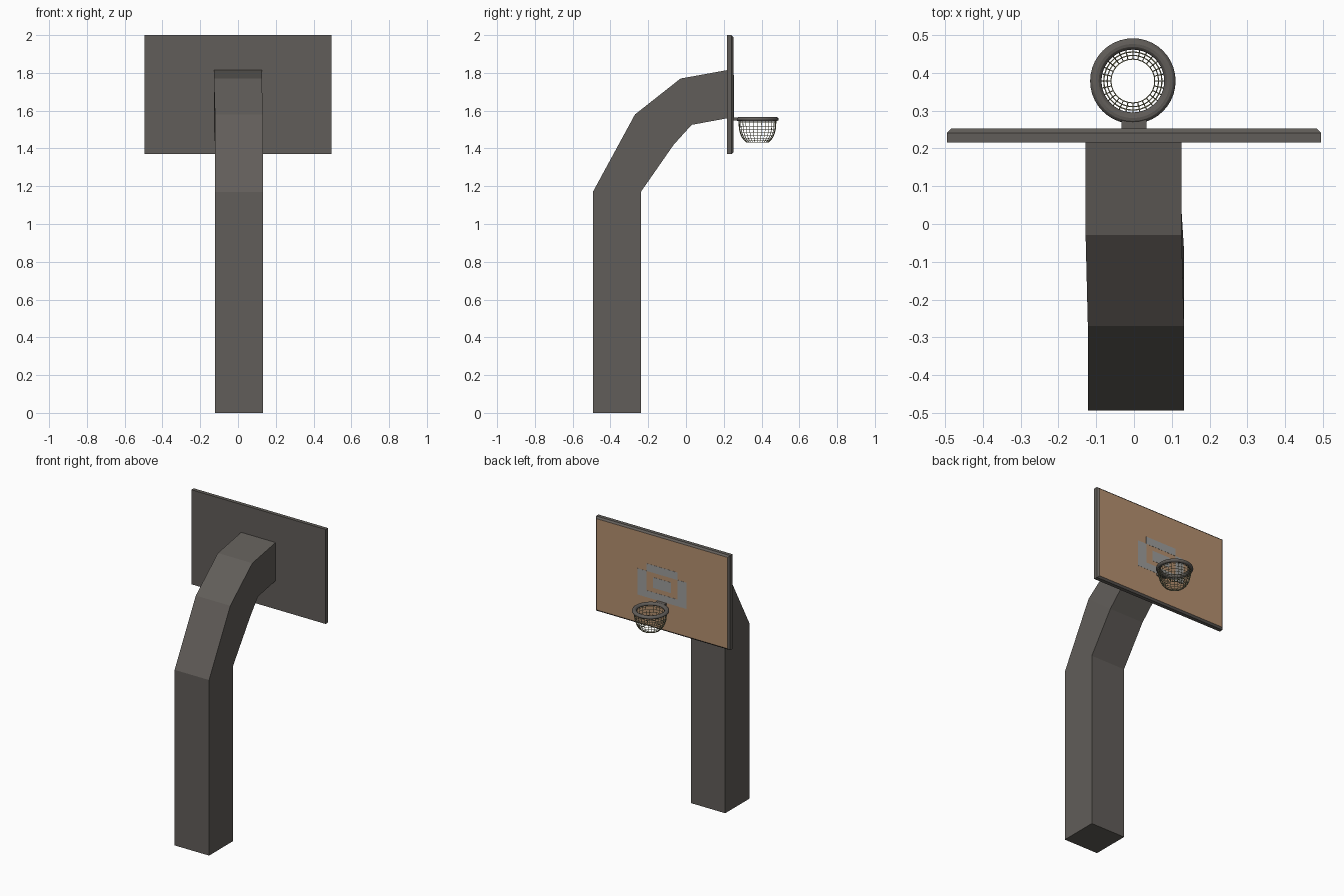
import bpy, bmesh
from math import cos, sin, tau

if "Cube" in bpy.data.objects:
    bpy.data.objects.remove(bpy.data.objects["Cube"])


def material(name, rgb):
    m = bpy.data.materials.new(name)
    m.diffuse_color = (*rgb, 1)
    m.use_nodes = True
    m.node_tree.nodes["Principled BSDF"].inputs["Base Color"].default_value = m.diffuse_color
    return m


DARK = material("dark_metal", (0.12, 0.11, 0.10))
TAN = material("tan_panel", (0.46, 0.28, 0.16))
MARK = material("pale_marking", (0.34, 0.34, 0.33))
NET = material("net_cord", (0.30, 0.29, 0.17))


def finish(name, bm, *mats):
    bmesh.ops.recalc_face_normals(bm, faces=bm.faces)
    me = bpy.data.meshes.new(name)
    bm.to_mesh(me)
    bm.free()
    for m in mats:
        me.materials.append(m)
    ob = bpy.data.objects.new(name, me)
    bpy.context.collection.objects.link(ob)
    return ob


def loft(bm, rings, caps=True):
    """Bridge equal-sized closed rings of points; returns the two caps."""
    vs = [[bm.verts.new(p) for p in r] for r in rings]
    n = len(vs[0])
    for a, b in zip(vs, vs[1:]):
        for i in range(n):
            j = (i + 1) % n
            bm.faces.new((a[i], a[j], b[j], b[i]))
    if caps:
        return bm.faces.new(vs[0]), bm.faces.new(vs[-1])


def add_box(bm, x0, x1, y0, y1, z0, z1):
    loft(bm, [[(x0, y, z0), (x1, y, z0), (x1, y, z1), (x0, y, z1)] for y in (y0, y1)])


# Curved square post: outer (y, z), inner (y, z), sideways centre of each section
sections = [
    ((-0.493, 0.0), (-0.239, 0.0), 0.005),
    ((-0.493, 1.17), (-0.239, 1.17), 0.005),
    ((-0.27, 1.58), (-0.065, 1.42), 0.005),
    ((-0.029, 1.77), (0.03, 1.525), -0.001),
    ((0.22, 1.815), (0.22, 1.56), -0.001),
]
bm = bmesh.new()
loft(bm, [[(c - 0.127, *o), (c + 0.127, *o), (c + 0.127, *i), (c - 0.127, *i)]
          for o, i, c in sections])
finish("post", bm, DARK)

# Backboard with chamfered playing side and tan face
FACE_Y = 0.252
bm = bmesh.new()
rings = []
for y, d in ((0.216, 0), (0.241, 0), (FACE_Y, 0.011)):
    x, z0, z1 = 0.495 - d, 1.37 + d, 2.0 - d
    rings.append([(-x, y, z0), (x, y, z0), (x, y, z1), (-x, y, z1)])
back, front = loft(bm, rings)
front.material_index = 1
finish("backboard", bm, DARK, TAN)

# Target marking: side bars, top bar, bottom bar, centre square
bm = bmesh.new()
for x0, x1, z0, z1 in ((-0.18, -0.115, 1.565, 1.74), (0.115, 0.18, 1.565, 1.74),
                       (-0.115, 0.115, 1.74, 1.79), (-0.115, 0.115, 1.565, 1.61),
                       (-0.066, 0.066, 1.64, 1.71)):
    add_box(bm, x0, x1, FACE_Y - 0.002, FACE_Y + 0.001, z0, z1)
finish("target_marking", bm, MARK)

# Hoop bracket
bm = bmesh.new()
add_box(bm, -0.033, 0.033, FACE_Y - 0.004, 0.285, 1.548, 1.563)
finish("hoop_bracket", bm, DARK)

# Hoop
CX, CY = -0.003, 0.378
bpy.ops.mesh.primitive_torus_add(location=(CX, CY, 1.555), major_segments=40,
                                 minor_segments=12, major_radius=0.098,
                                 minor_radius=0.015)
hoop = bpy.context.object
hoop.name = "hoop"
hoop.scale.z = 0.75
hoop.data.materials.append(DARK)
bpy.ops.object.shade_smooth_by_angle()

# Bowl-shaped net of thin cords
profile = [(0.099, 1.552), (0.098, 1.535), (0.097, 1.518), (0.095, 1.50), (0.091, 1.483),
           (0.085, 1.467), (0.077, 1.453), (0.068, 1.442), (0.058, 1.433)]
COLS = 28
bm = bmesh.new()
loft(bm, [[(CX + r * cos(tau * k / COLS), CY + r * sin(tau * k / COLS), z)
           for k in range(COLS)] for r, z in profile], caps=False)
net = finish("net", bm, NET)
wire = net.modifiers.new("cords", 'WIREFRAME')
wire.thickness = 0.004
wire.offset = 0
wire.use_even_offset = False
wire.use_boundary = True
